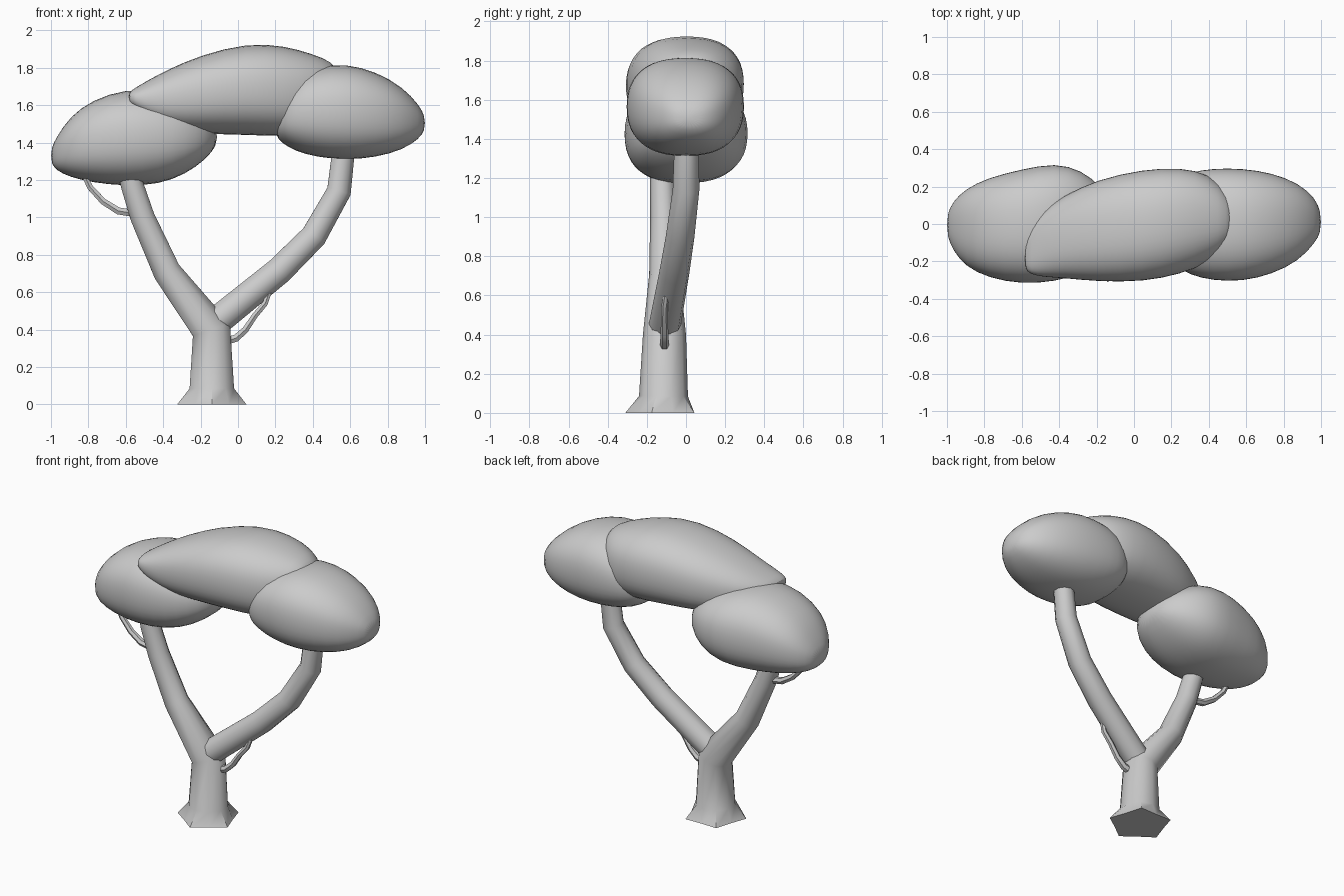
import bpy, bmesh
from math import sin, cos, pi, copysign
from mathutils import Vector

if "Cube" in bpy.data.objects:
    bpy.data.objects.remove(bpy.data.objects["Cube"])


def loft(name, rings, subdiv=0):
    """Skin closed rings of points, cap both ends, shade smooth."""
    bm = bmesh.new()
    vr = [[bm.verts.new(p) for p in ring] for ring in rings]
    n = len(vr[0])
    for a, b in zip(vr, vr[1:]):
        for i in range(n):
            j = (i + 1) % n
            bm.faces.new((a[i], a[j], b[j], b[i]))
    bm.faces.new(vr[0][::-1])
    bm.faces.new(vr[-1])
    bmesh.ops.recalc_face_normals(bm, faces=bm.faces)
    mesh = bpy.data.meshes.new(name)
    bm.to_mesh(mesh)
    bm.free()
    ob = bpy.data.objects.new(name, mesh)
    bpy.context.collection.objects.link(ob)
    if subdiv:
        m = ob.modifiers.new("smooth", 'SUBSURF')
        m.levels = m.render_levels = subdiv
    bpy.ops.object.select_all(action='DESELECT')
    ob.select_set(True)
    bpy.context.view_layer.objects.active = ob
    bpy.ops.object.shade_smooth_by_angle(angle=pi / 4)
    return ob


def tube(name, path, sides, star=None):
    """Tube through (x, y, z, radius); star = (outer, inner) radii of the first ring."""
    pts = [Vector(p[:3]) for p in path]
    rings = []
    for k, p in enumerate(pts):
        a = (p - pts[k - 1]).normalized() if k else Vector()
        b = (pts[k + 1] - p).normalized() if k + 1 < len(pts) else Vector()
        t = (a + b).normalized()
        u = Vector((0, 1, 0)).cross(t).normalized()
        v = t.cross(u)
        ring = []
        for i in range(sides):
            ang = 2 * pi * i / sides - pi / 2
            r = star[i % 2] if star and k == 0 else path[k][3]
            ring.append(p + r * (cos(ang) * u + sin(ang) * v))
        rings.append(ring)
    return loft(name, rings)


def blob(name, stations, power=2.4, sides=24):
    """Foliage mass from (x, y min, y max, z min, z max) sections."""
    def s(c):
        return copysign(abs(c) ** (2 / power), c)
    rings = []
    for x, y0, y1, z0, z1 in stations:
        rings.append([(x, (y0 + y1) / 2 + (y1 - y0) / 2 * s(cos(a)),
                       (z0 + z1) / 2 + (z1 - z0) / 2 * s(sin(a)))
                      for a in (2 * pi * i / sides for i in range(sides))])
    return loft(name, rings, 1)


# Trunk with five-pointed root flare, running on into the left branch
tube("trunk", [(-.14, -.115, 0, .19), (-.14, -.115, .085, .125),
               (-.142, -.11, .40, .11), (-.38, -.11, .71, .078),
               (-.51, -.115, 1.0, .068), (-.565, -.12, 1.17, .064),
               (-.60, -.12, 1.32, .06)], 10, star=(.195, .155))

# Right branch
tube("right_branch", [(-.12, -.11, .44, .082), (.22, -.06, .715, .077),
                      (.405, -.03, .90, .073), (.54, 0, 1.14, .068),
                      (.575, .005, 1.45, .062)], 10)

# Thin twigs
tube("left_twig", [(-.55, -.11, 1.02, .022), (-.64, -.11, 1.035, .022),
                   (-.72, -.105, 1.085, .02), (-.79, -.10, 1.16, .018),
                   (-.84, -.10, 1.26, .015)], 6)
tube("right_twig", [(-.06, -.11, .34, .024), (-.01, -.11, .355, .023),
                    (.04, -.11, .40, .02), (.09, -.11, .475, .018),
                    (.145, -.11, .54, .017), (.17, -.10, .61, .014)], 6)

# Foliage masses
blob("left_foliage", [(-1.0, -.06, .05, 1.29, 1.37), (-.97, -.14, .12, 1.25, 1.43),
                      (-.90, -.23, .19, 1.215, 1.54), (-.78, -.29, .25, 1.185, 1.63),
                      (-.60, -.325, .295, 1.165, 1.69), (-.42, -.31, .33, 1.175, 1.68),
                      (-.28, -.27, .29, 1.23, 1.63), (-.17, -.19, .20, 1.31, 1.55),
                      (-.11, -.08, .08, 1.39, 1.47)])
blob("middle_foliage", [(-.585, -.24, -.10, 1.61, 1.67), (-.555, -.27, -.01, 1.58, 1.69),
                        (-.48, -.285, .08, 1.515, 1.735), (-.38, -.29, .15, 1.46, 1.79),
                        (-.20, -.31, .24, 1.445, 1.87), (.05, -.312, .295, 1.44, 1.935),
                        (.25, -.27, .305, 1.43, 1.92), (.40, -.21, .27, 1.45, 1.875),
                        (.50, -.13, .18, 1.52, 1.835), (.54, -.06, .09, 1.62, 1.78)])
blob("right_foliage", [(.20, -.15, .15, 1.44, 1.56), (.23, -.23, .23, 1.40, 1.66),
                       (.30, -.275, .28, 1.355, 1.765), (.42, -.305, .30, 1.32, 1.81),
                       (.58, -.31, .30, 1.305, 1.825), (.74, -.27, .275, 1.32, 1.78),
                       (.88, -.20, .22, 1.36, 1.70), (.97, -.10, .14, 1.42, 1.60),
                       (1.0, -.04, .06, 1.47, 1.54)])
